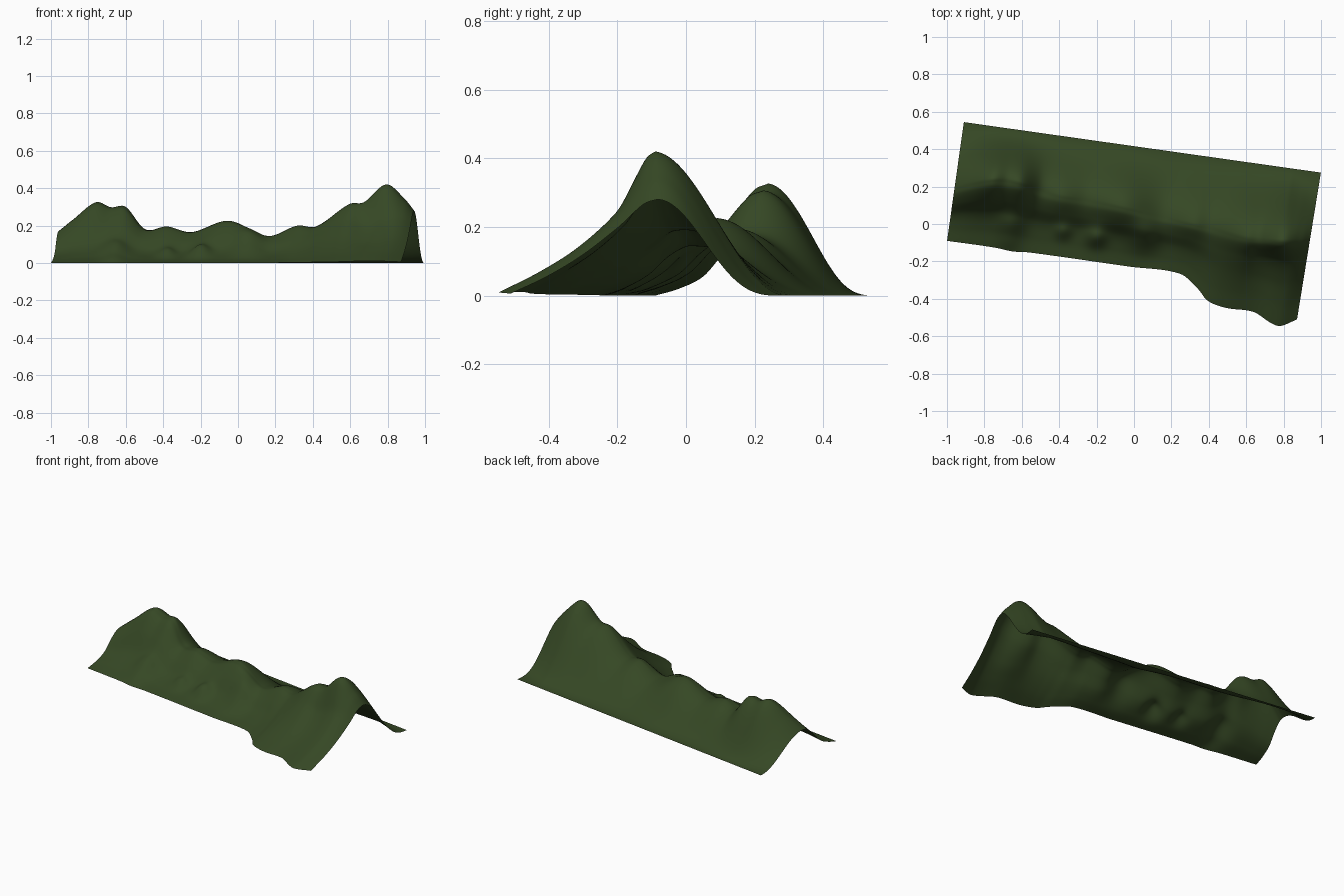
import bpy, bmesh, math

if "Cube" in bpy.data.objects:
    bpy.data.objects.remove(bpy.data.objects["Cube"])

# Smooth interpolation through a few (position, values...) control points
def spline(pts, x, k=1):
    n = len(pts)
    x = min(max(x, pts[0][0]), pts[-1][0])
    i = 0
    while i < n - 2 and x > pts[i + 1][0]:
        i += 1

    def slope(j):
        a, b = pts[max(j - 1, 0)], pts[min(j + 1, n - 1)]
        return (b[k] - a[k]) / (b[0] - a[0])
    a, b = pts[i], pts[i + 1]
    h = b[0] - a[0]
    t = (x - a[0]) / h
    return (a[k] * (2*t**3 - 3*t**2 + 1) + slope(i) * h * (t**3 - 2*t**2 + t)
            + b[k] * (3*t**2 - 2*t**3) + slope(i + 1) * h * (t**3 - t**2))

# Ridge line: position along strip, sideways position, height
RIDGE = [(-.977, .055, .17), (-.90, .09, .235), (-.786, .13, .325), (-.706, .138, .298),
         (-.625, .134, .30), (-.52, .108, .18), (-.397, .095, .195), (-.266, .094, .165),
         (-.062, .082, .225), (.143, .061, .14), (.317, .045, .2), (.419, .039, .195),
         (.604, .015, .315), (.684, .016, .325), (.805, .023, .42), (.904, .037, .34),
         (.951, .048, .28)]
# Front border of the strip
FRONT = [(-.977, -.229), (-.72, -.229), (-.623, -.236), (-.53, -.229), (0, -.229),
         (.285, -.229), (.395, -.297), (.453, -.35), (.558, -.375), (.71, -.376),
         (.817, -.423), (.868, -.43), (.951, -.383)]
# Front slope profiles (fraction from ridge to border, fraction of height)
STEEP = [(0, 1), (.12, .95), (.3, .7), (.5, .33), (.75, .12), (1, 0)]
GENTLE = [(0, 1), (.1, .95), (.28, .72), (.52, .43), (.76, .2), (1, .02)]
PEAK = [(0, 1), (.06, .96), (.14, .8), (.25, .56), (.48, .33), (.7, .19), (1, .03)]
# Small mounds on the front slope: along, across, height, radius
MOUNDS = [(-.65, -.09, .045, .07), (-.37, -.09, .03, .045), (-.19, -.097, .05, .055),
          (.067, -.05, .055, .085), (-.65, -.2, .025, .06)]
BACK = .412
ANG = math.atan2(-.27, 1.91)


def surface_point(u, s):
    rv, rz, fv = spline(RIDGE, u, 1), spline(RIDGE, u, 2), spline(FRONT, u)
    # ridge bumps fade out down the slopes
    d = min(.1, u + .977, .951 - u)
    soft = sum(spline(RIDGE, u + d * k / 3, 2) for k in range(-3, 4)) / 7
    f = min(abs(s) * 1.3, 1)
    rz += (soft - rz) * f
    if s < 0:                                   # front slope
        t = -s
        v = rv + (fv - rv) * t
        w = min(max((u - .1) / .4, 0), 1)
        p = math.exp(-((u - .77) / .13)**2)
        g = (1 - p) * spline(GENTLE, t) + p * spline(PEAK, t)
        z = rz * ((1 - w) * spline(STEEP, t) + w * g)
        for mu, mv, mh, mr in MOUNDS:
            z += mh * math.exp(-((u - mu)**2 + (v - mv)**2) / (mr * mr)) * (1 - t**6)
    else:                                       # back slope
        v = rv + (BACK - rv) * s
        for mu, mv, mh, mr in MOUNDS:
            rz += mh * math.exp(-((u - mu)**2 + (v - mv)**2) / (mr * mr)) * (1 - s)
        power = 1 + .5 * min(max((u - .8) / .15, 0), 1)
        z = rz * (.5 + .5 * math.cos(math.pi * s)) ** power
    if u > 0:
        u *= 1 - .022 * (BACK - v)              # slightly skewed right end
    c, n = math.cos(ANG), math.sin(ANG)
    return (u * c - v * n, u * n + v * c, max(z, 0))


# Hill ridge sheet
NU, NV = 180, 80
bm = bmesh.new()
grid = [[bm.verts.new(surface_point(-.977 + 1.928 * i / NU, -1 + 2 * j / NV))
         for j in range(NV + 1)] for i in range(NU + 1)]
for i in range(NU):
    for j in range(NV):
        bm.faces.new((grid[i][j], grid[i + 1][j], grid[i + 1][j + 1], grid[i][j + 1]))
for f in bm.faces:
    f.smooth = True
mesh = bpy.data.meshes.new("hill_ridge")
bm.to_mesh(mesh)
bm.free()
hill = bpy.data.objects.new("hill_ridge", mesh)
bpy.context.collection.objects.link(hill)

# Grass green
mat = bpy.data.materials.new("grass_green")
mat.diffuse_color = (.036, .064, .018, 1)
mat.use_nodes = True
mat.node_tree.nodes["Principled BSDF"].inputs["Base Color"].default_value = mat.diffuse_color
mesh.materials.append(mat)
